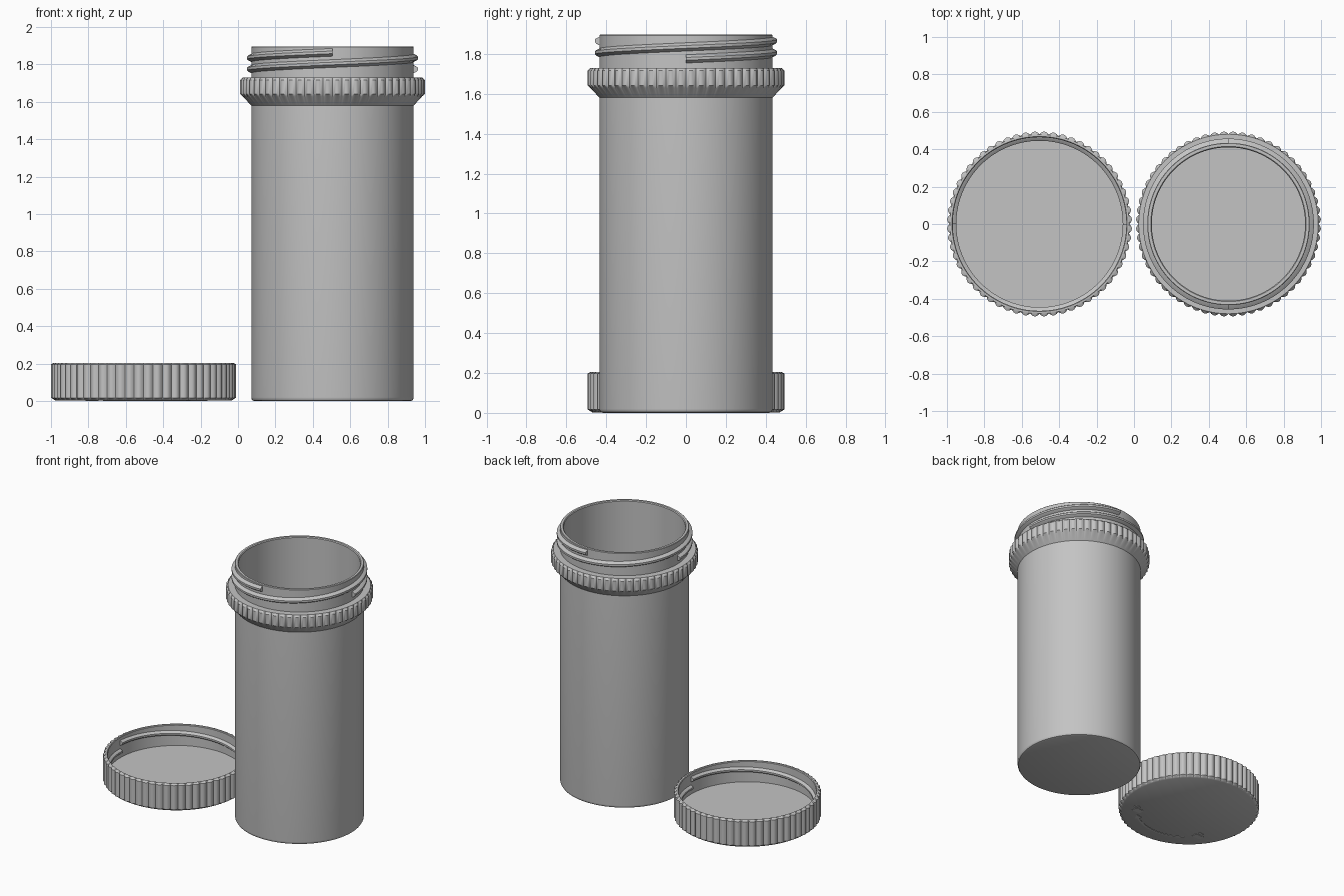
import bpy, bmesh
from math import sin, cos, pi, radians

default = bpy.data.objects.get("Cube")
if default:
    bpy.data.objects.remove(default, do_unlink=True)

GREY = (0.55, 0.55, 0.55, 1)
plastic = bpy.data.materials.new("grey plastic")
plastic.use_nodes = True
plastic.diffuse_color = GREY
plastic.node_tree.nodes["Principled BSDF"].inputs["Base Color"].default_value = GREY

RIDGES, STEPS = 60, 6
SEGS = RIDGES * STEPS
RIDGE = 0.014          # height of the grip ridges
JAR_X, LID_X = 0.505, -0.505


def finish(bm, name, x, y=0):
    bmesh.ops.recalc_face_normals(bm, faces=bm.faces)
    mesh = bpy.data.meshes.new(name)
    bm.to_mesh(mesh)
    bm.free()
    mesh.materials.append(plastic)
    obj = bpy.data.objects.new(name, mesh)
    obj.location = (x, y, 0)
    bpy.context.collection.objects.link(obj)
    bpy.ops.object.select_all(action='DESELECT')
    obj.select_set(True)
    bpy.context.view_layer.objects.active = obj
    bpy.ops.object.shade_smooth_by_angle(angle=radians(30))
    return obj


def lathe(name, profile, x):
    """Revolve (radius, z, ridged) points; ridged points follow the grip."""
    bm = bmesh.new()
    rings = []
    for r, z, ridged in profile:
        ring = []
        for i in range(SEGS):
            a = 2 * pi * i / SEGS
            rad = r + ridged * RIDGE * abs(sin(pi * i / STEPS))
            ring.append(bm.verts.new((rad * cos(a), rad * sin(a), z)))
        rings.append(ring)
    for low, high in zip(rings, rings[1:]):
        for i in range(SEGS):
            j = (i + 1) % SEGS
            bm.faces.new((low[i], low[j], high[j], high[i]))
    # flat outer and inner floors
    bm.faces.new(rings[0])
    bm.faces.new(rings[-1])
    return finish(bm, name, x)


def sweep(name, section, start, end, rise, x, y=0, steps=60):
    """Sweep a (radius, z) section around an arc while climbing by rise."""
    bm = bmesh.new()
    loops = []
    for i in range(steps + 1):
        t = i / steps
        a = radians(start + (end - start) * t)
        loops.append([bm.verts.new((r * cos(a), r * sin(a), z + rise * t))
                      for r, z in section])
    n = len(section)
    for a, b in zip(loops, loops[1:]):
        for k in range(n):
            m = (k + 1) % n
            bm.faces.new((a[k], a[m], b[m], b[k]))
    bm.faces.new(loops[0])
    bm.faces.new(loops[-1])
    return finish(bm, name, x, y)


def plate(name, points, x, y=0, top=0.004):
    """Thin raised plate on the underside."""
    bm = bmesh.new()
    face = bm.faces.new([bm.verts.new((px, py, 0)) for px, py in points])
    new = bmesh.ops.extrude_face_region(bm, geom=[face])["geom"]
    bmesh.ops.translate(bm, vec=(0, 0, top),
                        verts=[v for v in new if isinstance(v, bmesh.types.BMVert)])
    return finish(bm, name, x, y)


# Jar: base, wall, flared ridged collar, neck, rim, hollow inside
lathe("jar_body", [
    (0.418, 0, 0), (0.428, 0.004, 0), (0.433, 0.012, 0), (0.434, 0.02, 0),
    (0.434, 1.58, 0), (0.480, 1.63, 0), (0.481, 1.642, 1),
    (0.481, 1.716, 1), (0.480, 1.73, 0), (0.434, 1.73, 0),
    (0.434, 1.893, 0), (0.431, 1.896, 0), (0.415, 1.896, 0),
    (0.410, 1.89, 0), (0.410, 0.03, 0)], JAR_X)

# Two-start thread on the neck
jar_thread = [(0.43, 1.752), (0.45, 1.762), (0.457, 1.768),
              (0.457, 1.782), (0.45, 1.788), (0.43, 1.798)]
for i in range(2):
    sweep(f"neck_thread_{i + 1}", jar_thread, 180 * i, 180 * i + 270, 0.09, JAR_X)

# Lid lying upside down: outer face, ridged skirt, rim, hollow inside
lathe("lid", [
    (0.470, 0.003, 0), (0.479, 0.008, 0), (0.481, 0.018, 1),
    (0.481, 0.197, 1), (0.479, 0.205, 0), (0.468, 0.205, 0),
    (0.464, 0.20, 0), (0.464, 0.05, 0)], LID_X)

# Two-start thread inside the lid
lid_thread = [(0.467, 0.08), (0.451, 0.088), (0.445, 0.094),
              (0.445, 0.106), (0.451, 0.112), (0.467, 0.12)]
for i in range(2):
    sweep(f"lid_thread_{i + 1}", lid_thread, 180 * i, 180 * i + 180, 0.06, LID_X)


# Curved turning arrow on the outer face of the lid
def band(r, half):
    return [(r - half, 0), (r + half, 0), (r + half, 0.004), (r - half, 0.004)]


def polar(r, deg):
    return (r * cos(radians(deg)), r * sin(radians(deg)))


sweep("turn_arrow_shaft", band(0.37, 0.008), -125, -55, 0, LID_X, steps=24)
plate("turn_arrow_head",
      [polar(0.395, -55), polar(0.345, -55), polar(0.37, -47)], LID_X)

# Padlock marks at both ends of the arrow
for name, deg in (("open", -38), ("closed", -140)):
    cx, cy = polar(0.36, deg)
    w, h = 0.035, 0.022
    plate(f"{name}_mark_body", [(-w, -h), (w, -h), (w, h), (-w, h)], LID_X + cx, cy)
    shift = 0.03 if name == "open" else 0
    sweep(f"{name}_mark_shackle", band(0.022, 0.005), 0, 180, 0,
          LID_X + cx + shift, cy + h, steps=12)
